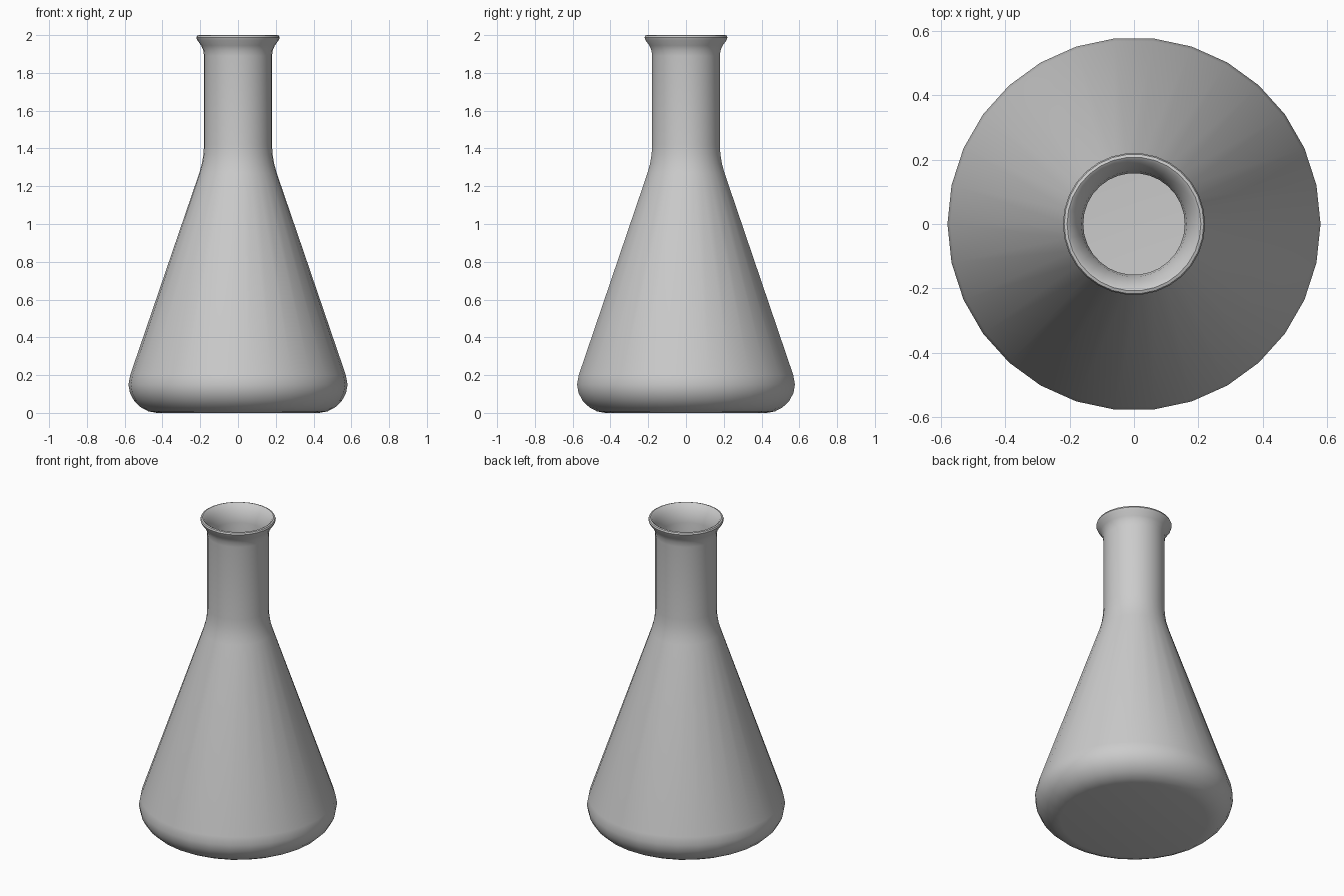
import bpy, bmesh
from math import tau, radians

cube = bpy.data.objects.get("Cube")
if cube:
    bpy.data.objects.remove(cube)

SEGMENTS = 30

# One flat grey for the whole vessel
grey = bpy.data.materials.new("plain_grey")
grey.use_nodes = True
grey.diffuse_color = (0.6, 0.6, 0.6, 1)
grey.node_tree.nodes["Principled BSDF"].inputs["Base Color"].default_value = (0.6, 0.6, 0.6, 1)

# Outside wall: base, rounded heel, cone, neck, flared lip
outer = [(0, 0), (0.43, 0), (0.474, 0.008), (0.515, 0.03), (0.55, 0.064),
         (0.572, 0.105), (0.58, 0.15), (0.571, 0.2), (0.205, 1.27),
         (0.191, 1.32), (0.183, 1.37), (0.18, 1.42), (0.18, 1.89),
         (0.184, 1.92), (0.195, 1.945), (0.215, 1.972), (0.221, 1.987),
         (0.217, 1.997), (0.208, 2.0)]
# Inside wall, from the lip down to the floor
inner = [(0.2, 1.995), (0.179, 1.962), (0.164, 1.93), (0.158, 1.89),
         (0.158, 1.42), (0.162, 1.36), (0.184, 1.265), (0.55, 0.195),
         (0.558, 0.15), (0.55, 0.11), (0.53, 0.075), (0.5, 0.045),
         (0.465, 0.026), (0.43, 0.02), (0, 0.02)]

# Flask: the closed profile turned around the vertical axis
bm = bmesh.new()
verts = [bm.verts.new((r, 0, z)) for r, z in outer + inner]
edges = [bm.edges.new(pair) for pair in zip(verts, verts[1:])]
bmesh.ops.spin(bm, geom=verts + edges, cent=(0, 0, 0), axis=(0, 0, 1),
               angle=tau, steps=SEGMENTS, use_merge=True)
bmesh.ops.remove_doubles(bm, verts=bm.verts, dist=0.0005)
bmesh.ops.recalc_face_normals(bm, faces=bm.faces)

mesh = bpy.data.meshes.new("flask")
bm.to_mesh(mesh)
bm.free()
mesh.materials.append(grey)
flask = bpy.data.objects.new("flask", mesh)
bpy.context.collection.objects.link(flask)

# Smooth shading
bpy.ops.object.select_all(action='DESELECT')
flask.select_set(True)
bpy.context.view_layer.objects.active = flask
bpy.ops.object.shade_smooth_by_angle(angle=radians(40))
